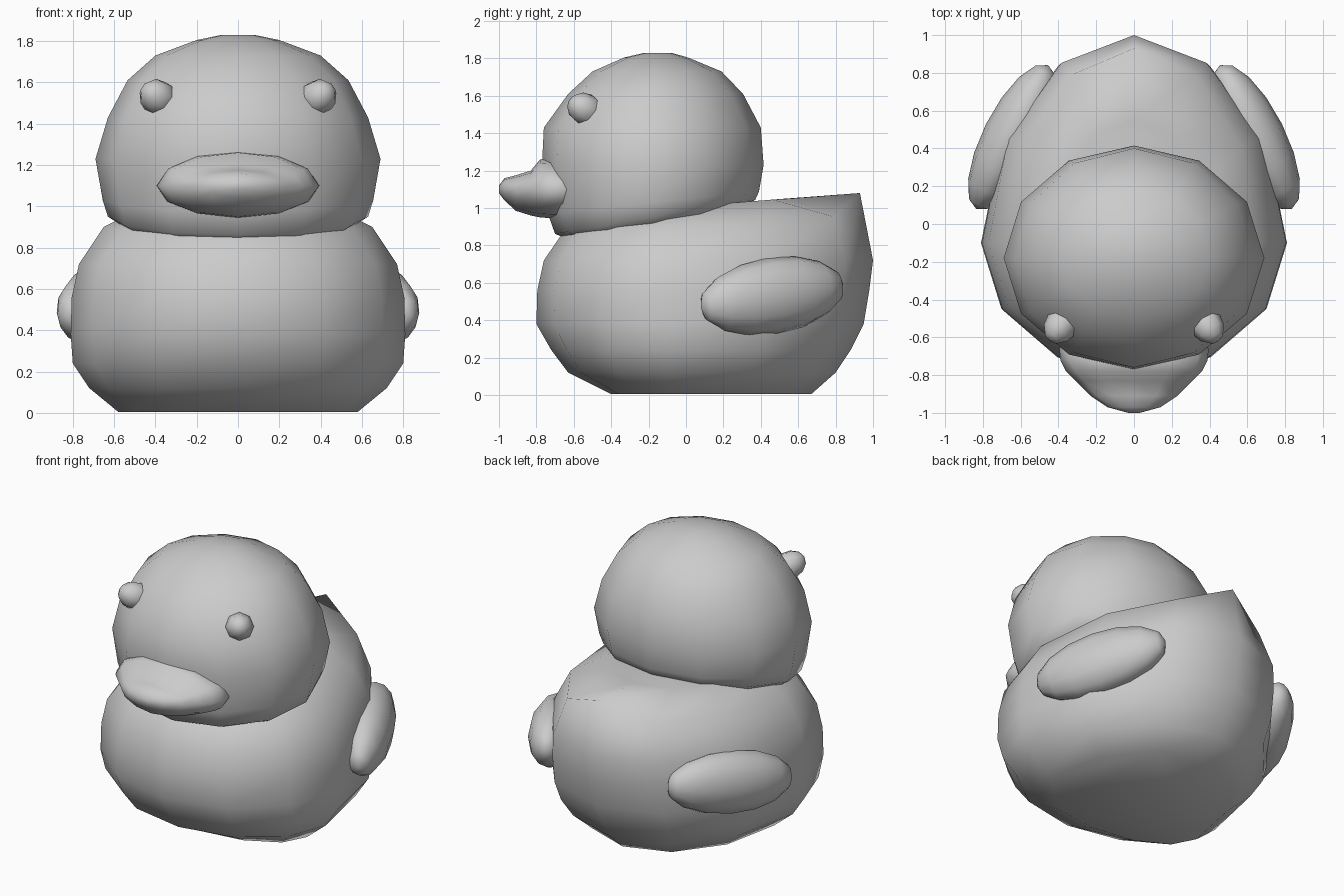
import bpy, bmesh, math
from mathutils import Vector, Matrix

if "Cube" in bpy.data.objects:
    bpy.data.objects.remove(bpy.data.objects["Cube"])

grey = bpy.data.materials.new("soft grey")
grey.diffuse_color = (0.6, 0.6, 0.6, 1)
grey.use_nodes = True
grey.node_tree.nodes["Principled BSDF"].inputs["Base Color"].default_value = grey.diffuse_color


def finish(bm, name):
    bmesh.ops.recalc_face_normals(bm, faces=bm.faces[:])
    mesh = bpy.data.meshes.new(name)
    bm.to_mesh(mesh)
    bm.free()
    mesh.materials.append(grey)
    for p in mesh.polygons:
        p.use_smooth = True
    obj = bpy.data.objects.new(name, mesh)
    bpy.context.collection.objects.link(obj)
    return obj


def loft(rings, name):
    """Skin a list of equal-length point rings and cap both ends."""
    bm = bmesh.new()
    loops = [[bm.verts.new(p) for p in r] for r in rings]
    n = len(loops[0])
    for a, b in zip(loops, loops[1:]):
        for i in range(n):
            j = (i + 1) % n
            bm.faces.new((a[i], a[j], b[j], b[i]))
    bm.faces.new(loops[0])
    bm.faces.new(loops[-1])
    return finish(bm, name)


def ring(z, w, front, back, mid, tilt=0.0):
    """12-sided horizontal ring with separate front and back lengths."""
    pts = []
    for k in range(12):
        a = k * math.pi / 6
        c = -math.cos(a)
        y = mid + c * ((back - mid) if c > 0 else (mid - front))
        pts.append(Vector((w * math.sin(a), y, z + tilt * (y - mid))))
    return pts


# body: rings from the flat base up to the shoulder, back vertex pulled up as tail
body = [ring(*r) for r in (
    (0.005, 0.58, -0.40, 0.67, -0.1),
    (0.12, 0.72, -0.63, 0.80, -0.1),
    (0.24, 0.80, -0.72, 0.88, -0.1),
    (0.38, 0.81, -0.80, 0.95, -0.1),
    (0.56, 0.805, -0.795, 0.98, -0.1),
    (0.72, 0.77, -0.76, 1.00, -0.1),
    (0.90, 0.65, -0.66, 0.93, -0.1, 0.06),
    (1.00, 0.45, -0.48, 0.55, -0.1, 0.08))]
body[-2][6].z = 1.08
body[-1][6].z = 1.05
loft(body, "body")

# head: tilted neck rings below, level rings above
loft([ring(*r) for r in (
    (0.88, 0.52, -0.58, 0.26, -0.18, 0.17),
    (0.95, 0.63, -0.70, 0.37, -0.18, 0.17),
    (1.03, 0.655, -0.74, 0.39, -0.18, 0.1),
    (1.23, 0.69, -0.77, 0.415, -0.18),
    (1.43, 0.63, -0.76, 0.40, -0.18),
    (1.61, 0.535, -0.63, 0.305, -0.18),
    (1.73, 0.40, -0.50, 0.19, -0.17),
    (1.805, 0.20, -0.33, 0.01, -0.16),
    (1.83, 0.08, -0.22, -0.08, -0.15))], "head")

# bill: lens-shaped sections from tip to root (y, half width, top, bottom)
sections = []
for y, w, top, bot in ((-1.0, 0.03, 1.12, 1.08), (-0.97, 0.14, 1.16, 1.04),
                       (-0.91, 0.23, 1.175, 0.985), (-0.83, 0.31, 1.20, 0.96),
                       (-0.78, 0.36, 1.26, 0.95), (-0.72, 0.39, 1.265, 0.945),
                       (-0.66, 0.395, 1.25, 0.945), (-0.5, 0.30, 1.2, 0.98)):
    pts = []
    for k in range(12):
        a = k * math.pi / 6
        s = math.sin(a)
        pts.append(Vector((w * math.cos(a), y,
                           1.1 + s * ((top - 1.1) if s > 0 else (1.1 - bot)))))
    sections.append(pts)
loft(sections, "bill")


def blob(name, centre, axis, side, sizes, segs, rows):
    """Ellipsoid with its pole on axis; sizes run along side, up and axis."""
    z = Vector(axis).normalized()
    x = Vector(side)
    x = (x - z * x.dot(z)).normalized()
    y = z.cross(x)
    rot = Matrix((x, y, z)).transposed().to_4x4()
    bm = bmesh.new()
    bmesh.ops.create_uvsphere(bm, u_segments=segs, v_segments=rows, radius=1)
    bm.transform(Matrix.Translation(centre) @ rot @ Matrix.Diagonal((*sizes, 1)))
    finish(bm, name)


# wings hug the rear sides, eyes bulge from the face
for s, label in ((-1, "right"), (1, "left")):
    blob("wing_" + label, (s * 0.645, 0.46, 0.53), (-s * 0.44, 0.88, 0.14),
         (s * 0.89, 0.45, 0), (0.155, 0.205, 0.43), 12, 8)
    blob("eye_" + label, (s * 0.385, -0.535, 1.525), (s * 0.5, -0.7, 0.4),
         (0, 0, 1), (0.088, 0.088, 0.11), 8, 6)
